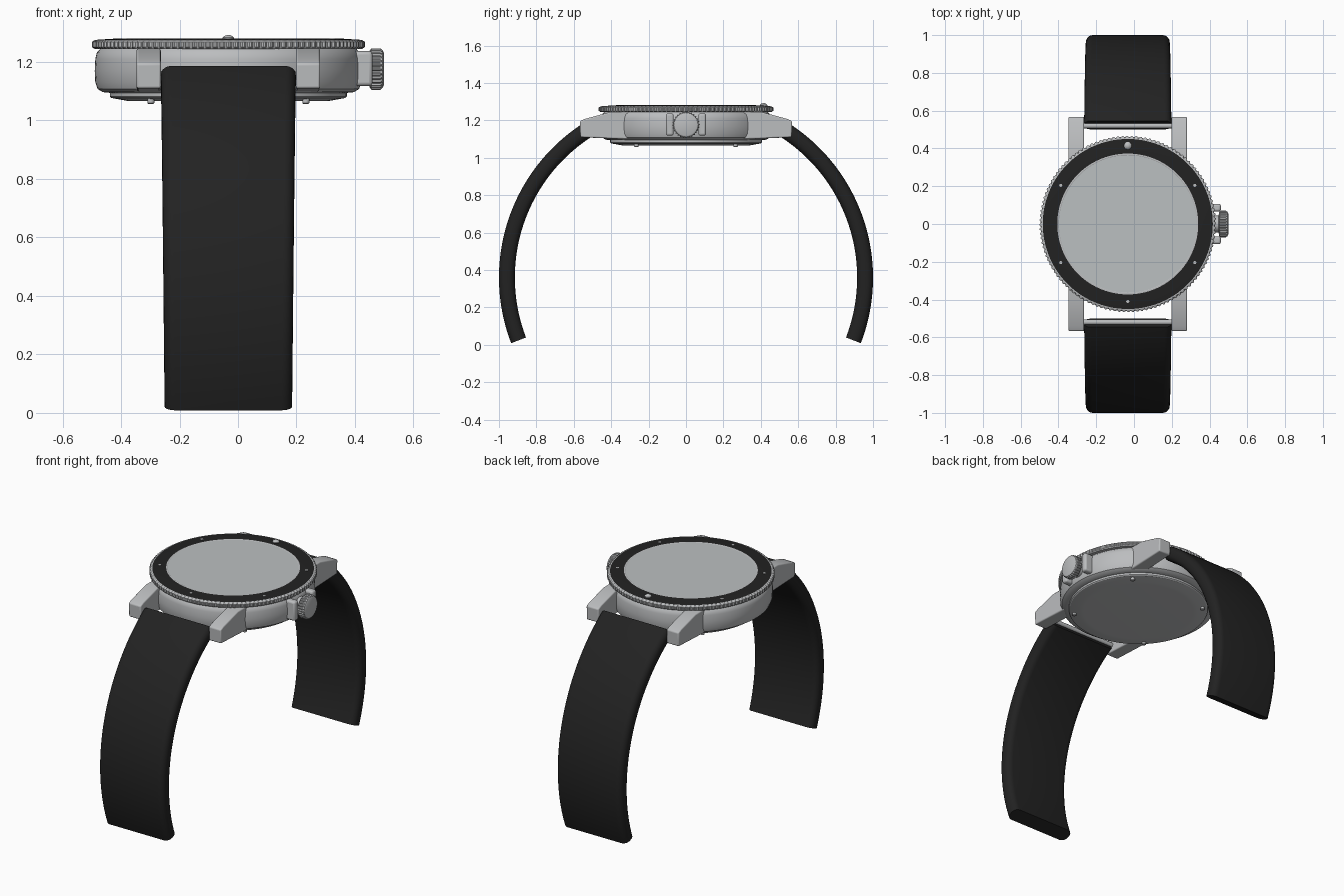
import bpy, bmesh, math
from mathutils import Matrix, Vector

cube = bpy.data.objects.get("Cube")
if cube:
    bpy.data.objects.remove(cube)

CX = -0.033  # watch axis; the crown shifts the whole model sideways


def material(name, rgb, metallic=0.0):
    m = bpy.data.materials.new(name)
    m.use_nodes = True
    m.diffuse_color = (*rgb, 1)
    m.node_tree.nodes["Principled BSDF"].inputs["Base Color"].default_value = (*rgb, 1)
    return m


STEEL = material("brushed steel", (0.50, 0.51, 0.52))
BLACK = material("matte black", (0.016, 0.016, 0.016))
GLASS = material("pale grey glass", (0.50, 0.525, 0.535))


def finish(name, bm, mats, bevel=0, angle=35):
    bmesh.ops.recalc_face_normals(bm, faces=bm.faces)
    me = bpy.data.meshes.new(name)
    bm.to_mesh(me)
    bm.free()
    ob = bpy.data.objects.new(name, me)
    bpy.context.collection.objects.link(ob)
    for m in mats:
        me.materials.append(m)
    if bevel:
        mod = ob.modifiers.new("soft edges", 'BEVEL')
        mod.width, mod.segments = bevel, 3
    bpy.ops.object.select_all(action='DESELECT')
    ob.select_set(True)
    bpy.context.view_layer.objects.active = ob
    bpy.ops.object.shade_smooth_by_angle(angle=math.radians(angle))
    return ob


def skin(bm, rows, bands=None):
    """Join closed rows of points with quads and cap both ends."""
    rows = [[bm.verts.new(p) for p in row] for row in rows]
    n = len(rows[0])
    for k, (a, b) in enumerate(zip(rows, rows[1:])):
        for i in range(n):
            j = (i + 1) % n
            f = bm.faces.new((a[i], a[j], b[j], b[i]))
            f.material_index = bands[k] if bands else 0
    bm.faces.new(rows[0])
    top = bm.faces.new(rows[-1])
    top.material_index = bands[-1] if bands else 0


def lathe(name, profile, mats, bands=None, n=96, teeth=(), depth=0.0,
          place=Matrix.Translation((CX, 0, 0)), angle=35):
    """Turn a (radius, height) profile; rows listed in teeth get knurled."""
    rows = []
    for k, (r, z) in enumerate(profile):
        row = []
        for i in range(n):
            a = 2 * math.pi * i / n
            q = r - depth if k in teeth and i % 4 > 1 else r
            row.append(place @ Vector((q * math.cos(a), q * math.sin(a), z)))
        rows.append(row)
    bm = bmesh.new()
    skin(bm, rows, bands)
    return finish(name, bm, mats, angle=angle)


def extrude_x(name, outline, x0, x1, mat, bevel):
    bm = bmesh.new()
    skin(bm, [[(x, y, z) for y, z in outline] for x in (x0, x1)])
    return finish(name, bm, [mat], bevel)


# Case body, with a narrow groove under the bezel
lathe("case", [(0.40, 1.094), (0.43, 1.097), (0.447, 1.108), (0.455, 1.13), (0.457, 1.17),
               (0.455, 1.21), (0.45, 1.232), (0.442, 1.24), (0.435, 1.25)], [STEEL])

# Stepped case back with four screws
lathe("case_back", [(0.32, 1.066), (0.345, 1.067), (0.40, 1.077), (0.405, 1.082), (0.405, 1.10)],
      [STEEL], angle=20)
for sx in (-1, 1):
    for sy in (-1, 1):
        lathe("back_screw", [(0.009, 1.057), (0.012, 1.06), (0.012, 1.08)], [STEEL], n=16,
              place=Matrix.Translation((CX + sx * 0.265, sy * 0.265, 0)))

# Knurled bezel, black insert, steel lip and glass
lathe("bezel", [(0.43, 1.245), (0.458, 1.245), (0.467, 1.251), (0.467, 1.269), (0.457, 1.275),
                (0.45, 1.276), (0.373, 1.281), (0.366, 1.281), (0.364, 1.280)],
      [STEEL, BLACK, GLASS], [0, 0, 0, 0, 0, 1, 0, 0, 2], n=480, teeth=(2, 3), depth=0.006, angle=25)

# Raised pip at twelve and small plain hour marks
lathe("bezel_pip", [(0.02, 1.27), (0.02, 1.283), (0.013, 1.289), (0.006, 1.292)], [STEEL], n=24,
      place=Matrix.Translation((CX, 0.415, 0)))
for hour in range(1, 6):
    a = math.radians(90 + 60 * hour)
    lathe("bezel_mark", [(0.009, 1.276), (0.009, 1.2805)], [STEEL], n=6,
          place=Matrix.Translation((CX + 0.41 * math.cos(a), 0.41 * math.sin(a), 0)))

# Crown on the side, turned about x
side = Matrix.Translation((0, 0, 1.176)) @ Matrix.Rotation(math.pi / 2, 4, 'Y')
lathe("crown", [(0.045, 0.40), (0.045, 0.448), (0.062, 0.45), (0.071, 0.456), (0.071, 0.487),
                (0.064, 0.495), (0.055, 0.499)],
      [STEEL], n=112, teeth=(3, 4), depth=0.005, place=side, angle=30)

# Crown guards
for s in (-1, 1):
    guard = [(s * 0.066, 1.118), (s * 0.107, 1.118), (s * 0.107, 1.237), (s * 0.066, 1.237)]
    extrude_x("crown_guard", guard, 0.38, 0.46, STEEL, 0.012)

# Four lugs and the two spring bars between them
for sy in (-1, 1):
    lug = [(sy * y, z) for y, z in ((0.27, 1.10), (0.33, 1.10), (0.565, 1.11), (0.568, 1.195),
                                    (0.54, 1.208), (0.40, 1.246), (0.27, 1.246))]
    for sx in (-1, 1):
        extrude_x("lug", lug, CX + sx * 0.231, CX + sx * 0.314, STEEL, 0.007)
    bar = [(sy * 0.52 + 0.014 * math.cos(t * math.pi / 6), 1.155 + 0.014 * math.sin(t * math.pi / 6))
           for t in range(12)]
    extrude_x("spring_bar", bar, CX - 0.24, CX + 0.24, STEEL, 0)


# Curved strap halves: a rounded section swept along an arc, tapering to the tip
def section(half, thick, r=0.036, steps=5):
    pts = []
    for q, (sx, sy) in enumerate(((1, 1), (-1, 1), (-1, -1), (1, -1))):
        for i in range(steps + 1):
            a = math.pi / 2 * (q + i / steps)
            pts.append((sx * (half - r) + r * math.cos(a),
                        sy * (thick / 2 - r) + r * math.sin(a)))
    return pts


for s, name in ((-1, "front_strap"), (1, "back_strap")):
    rows, steps = [], 40
    for k in range(steps + 1):
        t = k / steps
        a = math.radians(57.5 - 78.5 * t)
        rows.append([(CX + u, s * (0.02 + (0.9375 + v) * math.cos(a)),
                      0.36 + (0.9375 + v) * math.sin(a))
                     for u, v in section(0.231 - 0.013 * t, 0.085)])
    bm = bmesh.new()
    skin(bm, rows)
    finish(name, bm, [BLACK], angle=40)
